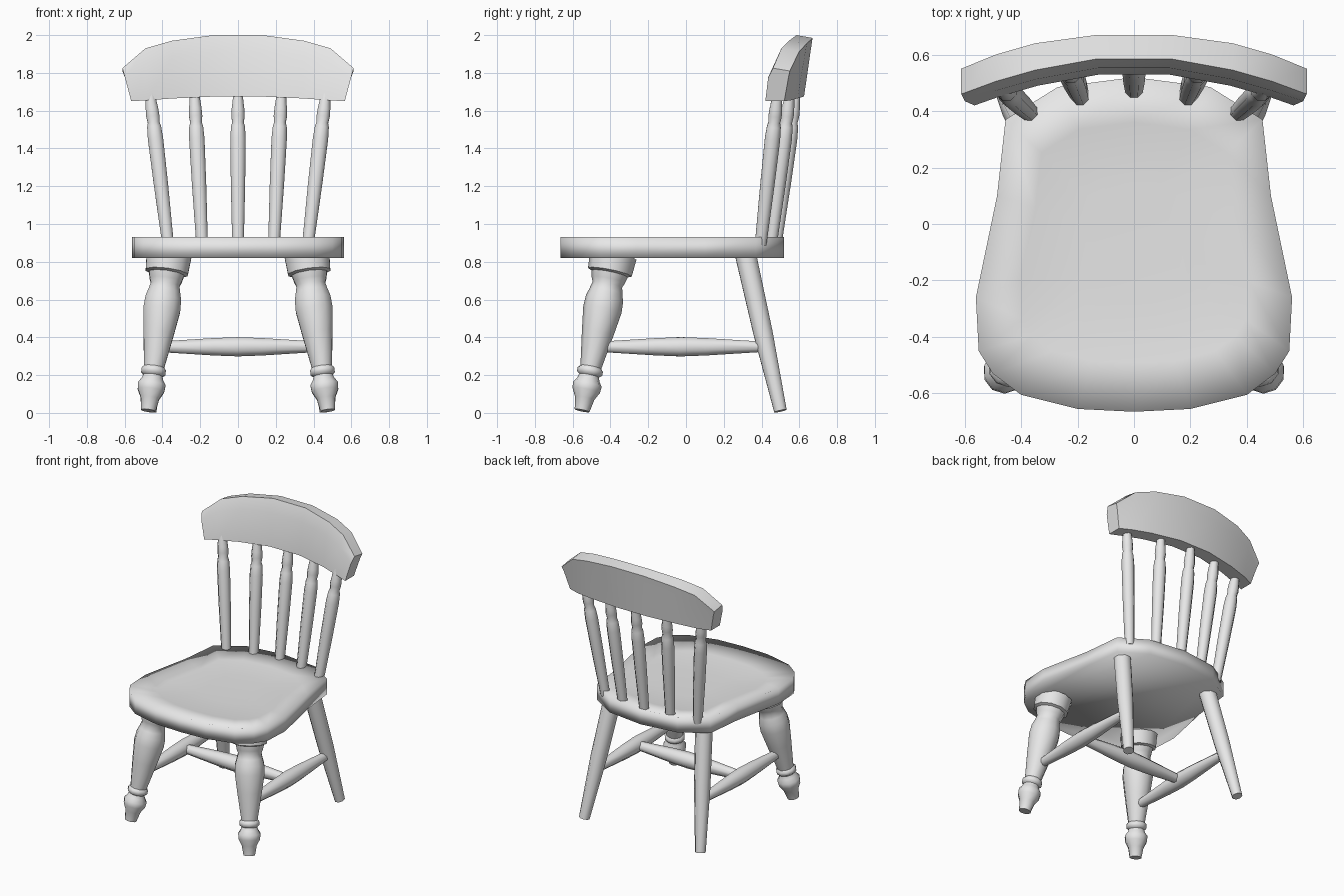
import bpy, bmesh, math
from mathutils import Vector

if "Cube" in bpy.data.objects:
    bpy.data.objects.remove(bpy.data.objects["Cube"])

wood = bpy.data.materials.new("light_grey")
wood.diffuse_color = (0.8, 0.8, 0.8, 1)
wood.use_nodes = True
wood.node_tree.nodes["Principled BSDF"].inputs["Base Color"].default_value = wood.diffuse_color


def finish(name, bm, angle=None):
    bmesh.ops.recalc_face_normals(bm, faces=bm.faces)
    me = bpy.data.meshes.new(name)
    bm.to_mesh(me)
    bm.free()
    me.materials.append(wood)
    ob = bpy.data.objects.new(name, me)
    bpy.context.collection.objects.link(ob)
    bpy.ops.object.select_all(action='DESELECT')
    ob.select_set(True)
    bpy.context.view_layer.objects.active = ob
    if angle is None:
        bpy.ops.object.shade_smooth()
    else:
        bpy.ops.object.shade_smooth_by_angle(angle=math.radians(angle))
    return ob


def bridge(bm, a, b):
    n = len(a)
    for i in range(n):
        j = (i + 1) % n
        bm.faces.new((a[i], a[j], b[j], b[i]))


def turned(name, start, end, profile, sides=8):
    """Turned rod; profile holds (fraction along the axis, radius)."""
    start, end = Vector(start), Vector(end)
    axis = end - start
    u = axis.cross(Vector((0, 1, 0)) if abs(axis.y) < abs(axis.x) or abs(axis.z) > abs(axis.y)
                   else Vector((0, 0, 1))).normalized()
    v = axis.normalized().cross(u)
    bm = bmesh.new()
    rings = []
    for t, r in profile:
        ring = []
        for i in range(sides):
            a = 2 * math.pi * (i + 0.5) / sides
            ring.append(bm.verts.new(start + axis * t + (u * math.cos(a) + v * math.sin(a)) * r))
        rings.append(ring)
    for a, b in zip(rings, rings[1:]):
        bridge(bm, a, b)
    bm.faces.new(rings[0])
    bm.faces.new(rings[-1])
    return finish(name, bm, 50)


# Seat: mirrored outline, flat underside, shallow dished top
half = [(0.2, -0.655), (0.4, -0.605), (0.5, -0.53), (0.55, -0.45), (0.56, -0.26),
        (0.485, 0.10), (0.455, 0.37), (0.27, 0.485)]
outline = [(0, -0.665)] + half + [(0, 0.52)] + [(-x, y) for x, y in reversed(half)]
bm = bmesh.new()


def seat_ring(scale, z):
    return [bm.verts.new((x * scale, (y + 0.05) * scale - 0.05, z)) for x, y in outline]


rings = [seat_ring(1, 0.82), seat_ring(1, 0.93), seat_ring(0.72, 0.905), seat_ring(0.35, 0.898)]
for a, b in zip(rings, rings[1:]):
    bridge(bm, a, b)
bm.faces.new(rings[0])
bm.faces.new(rings[-1])
finish("seat", bm)

# Crest rail: curved, backward-leaning sections swept from side to side
# (x low, x high, front y low, front y high, back y low, back y high, z low, z high)
stations = [(0.12, 0.13, 0.53, 0.575, 0.625, 0.67, 1.675, 2.0),
            (0.34, 0.35, 0.49, 0.535, 0.59, 0.64, 1.665, 1.97),
            (0.48, 0.49, 0.45, 0.495, 0.555, 0.60, 1.655, 1.93),
            (0.565, 0.612, 0.42, 0.45, 0.52, 0.55, 1.65, 1.825)]
bm = bmesh.new()
sections = []
for side, s in [(-1, s) for s in reversed(stations)] + [(1, s) for s in stations]:
    xl, xh, fl, fh, bl, bh, zl, zh = s
    zm = zl + (zh - zl) * 0.72
    xm = xl + (xh - xl) * 0.72
    pts = [(xl, fl, zl), (xm, fl + (fh - fl) * 0.5, zm), (xh, fh + 0.01, zh),
           (xh, bh, zh - 0.015), (xm, bl + (bh - bl) * 0.75, zm), (xl, bl, zl)]
    sections.append([bm.verts.new((side * x, y, z)) for x, y, z in pts])
for a, b in zip(sections, sections[1:]):
    bridge(bm, a, b)
bm.faces.new(sections[0])
bm.faces.new(sections[-1])
finish("crest_rail", bm, 60)

# Back spindles, fanned outward and leaning back
spindle = [(0, 0.033), (0.4, 0.041), (0.7, 0.044), (0.78, 0.04), (0.81, 0.033),
           (0.85, 0.038), (0.9, 0.036), (1, 0.026)]
for i, (x0, y0, x1, y1) in enumerate([(-0.37, 0.395, -0.465, 0.485), (-0.19, 0.45, -0.23, 0.55),
                                      (0, 0.475, 0, 0.58), (0.19, 0.45, 0.23, 0.55),
                                      (0.37, 0.395, 0.465, 0.485)]):
    turned(f"back_spindle_{i + 1}", (x0, y0, 0.89), (x1, y1, 1.69), spindle)

# Legs and stretchers, mirrored left and right
front_leg = [(0, 0.125), (0.11, 0.118), (0.12, 0.098), (0.16, 0.09), (0.19, 0.08), (0.23, 0.088),
             (0.28, 0.10), (0.35, 0.103), (0.5, 0.085), (0.72, 0.056), (0.735, 0.068), (0.76, 0.068),
             (0.775, 0.053), (0.80, 0.06), (0.83, 0.077), (0.87, 0.074), (0.92, 0.052), (1, 0.04)]
stretcher = [(0, 0.03), (0.35, 0.05), (0.5, 0.055), (0.65, 0.05), (1, 0.03)]
for s, label in ((-1, "left"), (1, "right")):
    turned(f"front_leg_{label}", (s * 0.365, -0.385, 0.835), (s * 0.475, -0.55, 0.012), front_leg, 10)
    turned(f"back_leg_{label}", (s * 0.365, 0.315, 0.84), (s * 0.465, 0.50, 0.01), [(0, 0.06), (0.5, 0.055), (1, 0.036)])
    turned(f"side_stretcher_{label}", (s * 0.42, -0.45, 0.35), (s * 0.42, 0.40, 0.35), stretcher)
turned("cross_stretcher", (-0.42, -0.03, 0.35), (0.42, -0.03, 0.35), stretcher)
